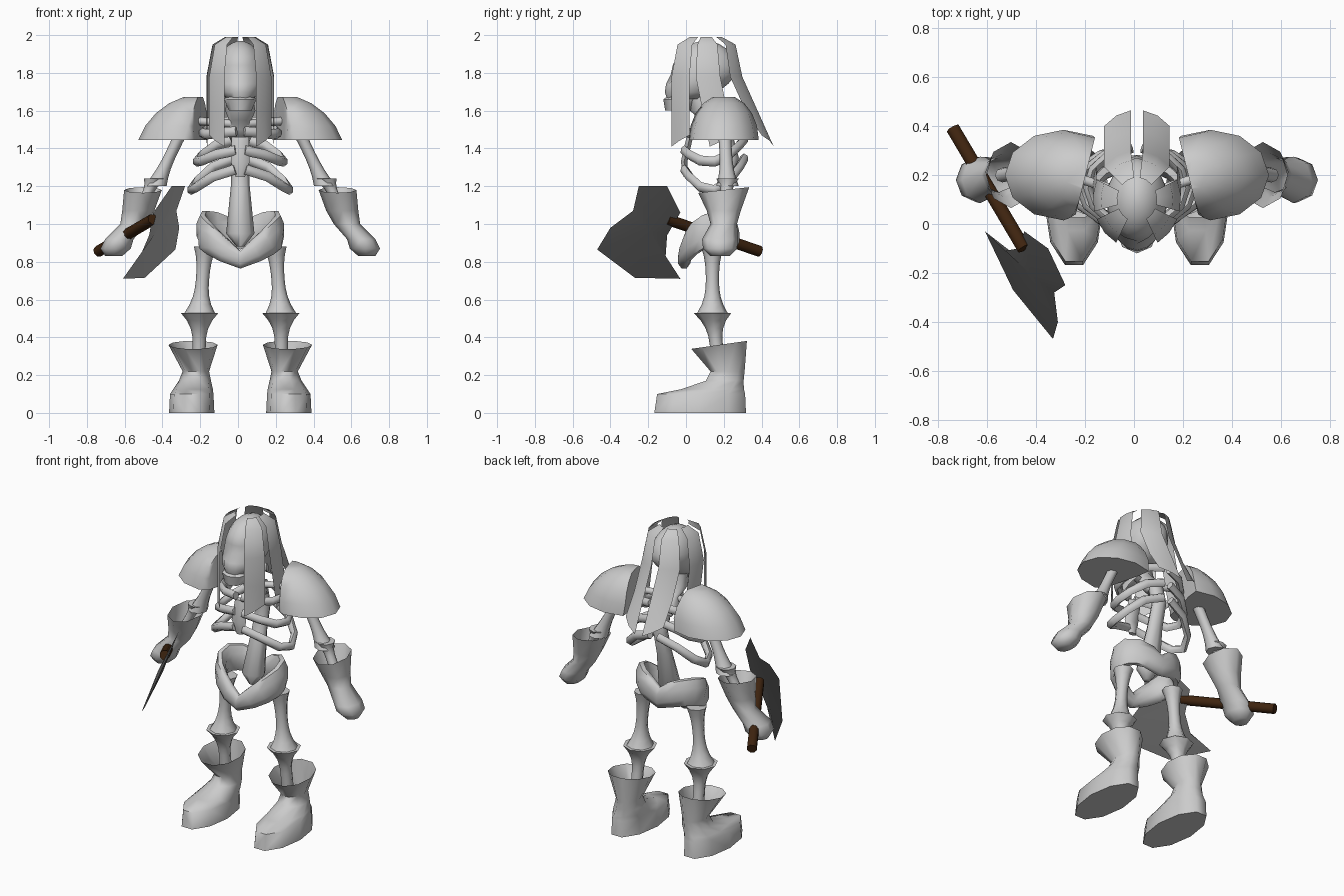
import bpy, bmesh, math
from math import sin, cos, pi, radians
from mathutils import Vector

cube = bpy.data.objects.get("Cube")
if cube:
    bpy.data.objects.remove(cube, do_unlink=True)


def material(name, red, green, blue):
    color = (red, green, blue, 1)
    mat = bpy.data.materials.new(name)
    mat.use_nodes = True
    mat.diffuse_color = color
    mat.node_tree.nodes["Principled BSDF"].inputs["Base Color"].default_value = color
    return mat


BONE = material("pale_grey", .6, .6, .6)
STEEL = material("dark_steel", .12, .12, .12)
WOOD = material("brown_wood", .05, .018, .005)
BODY_MIDDLE = .012
made = []


def build(name, verts, faces, mat=BONE, pair=False):
    """Create one mesh object; a pair is mirrored to the other side of the body."""
    mesh = bpy.data.meshes.new(name)
    mesh.from_pydata(verts, [], faces)
    bm = bmesh.new()
    bm.from_mesh(mesh)
    bmesh.ops.recalc_face_normals(bm, faces=bm.faces)
    bm.to_mesh(mesh)
    bm.free()
    mesh.materials.append(mat)
    ob = bpy.data.objects.new(name, mesh)
    bpy.context.collection.objects.link(ob)
    if mat == BONE:
        ob.location.x = BODY_MIDDLE
    if pair:
        mirror = ob.modifiers.new("mirror", 'MIRROR')
        mirror.use_mirror_merge = False
    made.append(ob)
    return ob


def skin(rows, sides, closed=False, open_top=False):
    """Quad faces joining consecutive rings of points."""
    faces = []
    for row in range(rows if closed else rows - 1):
        a, b = row * sides, (row + 1) % rows * sides
        for j in range(sides):
            k = (j + 1) % sides
            faces.append((a + j, a + k, b + k, b + j))
    if not closed:
        faces.append(tuple(range(sides)))
        if not open_top:
            faces.append(tuple(range((rows - 1) * sides, rows * sides)))
    return faces


def loft(name, rings, sides=8, pair=False, open_top=False, slope=0):
    """Stack level rings (x, y, z, radius x, radius y); slope raises the back of the last."""
    verts = []
    for ring in rings:
        x, y, z, wide, deep = ring
        rise = slope if ring is rings[-1] else 0
        for j in range(sides):
            turn = 2 * pi * j / sides
            verts.append((x + wide * cos(turn), y + deep * sin(turn), z + rise * sin(turn)))
    return build(name, verts, skin(len(rings), sides, open_top=open_top), pair=pair)


def bone(name, start, end, low, thin, high):
    """Pair of limb bones: a thin shaft swelling smoothly to a knob at each end."""
    start, end, steps = Vector(start), Vector(end), 8
    rings = []
    for i in range(steps + 1):
        t = i / steps
        knob = low if t < .5 else high
        r = thin + (knob - thin) * abs(2 * t - 1) ** 2.5
        rings.append((*start.lerp(end, t), r, r))
    loft(name, rings, pair=True)


def tube(name, path, radii, sides=6, closed=False, mat=BONE, pair=False):
    """Sweep an ellipse (across, upward) along a path."""
    verts, count = [], len(path)
    for i, point in enumerate(path):
        before = path[i - 1] if closed or i else point
        after = path[(i + 1) % count] if closed or i < count - 1 else point
        along = (after - before).normalized()
        across = along.cross(Vector((0, 0, 1))).normalized()
        upward = across.cross(along)
        for j in range(sides):
            turn = 2 * pi * (j + .5) / sides
            verts.append(point + across * radii[i][0] * cos(turn)
                         + upward * radii[i][1] * sin(turn))
    build(name, verts, skin(count, sides, closed), mat, pair)


def hair(name, first, last, lean):
    """Pair of hanging sheets between two bearings around the head."""
    columns, verts, faces = 3, [], []
    profile = ((.45, 1.99), (.82, 1.95), (1, 1.78), (1, 1.6), (1, 1.41))
    for row, (reach, z) in enumerate(profile):
        for column in range(columns):
            t = column / (columns - 1)
            turn = radians(first + (last - first) * t)
            # The hem is cut at a slant
            height = z + (.06 * t if z < 1.5 else 0)
            hang = lean * max(0, 1.78 - z)
            verts.append((.18 * reach * cos(turn), .1 + .2 * reach * sin(turn) + hang, height))
            if row and column:
                here = row * columns + column
                faces.append((here, here - 1, here - 1 - columns, here - columns))
    build(name, verts, faces, pair=True)


# Skull: egg leaning forward to the face, with sunken eye sockets
rings = []
for i in range(9):
    turn = radians(-54 + 17 * i)
    s, c = sin(turn), cos(turn)
    rings.append((0, .1 + .12 * min(s, 0), 1.8 + .17 * s, .125 * c, .175 * c))
skull = loft("skull", rings, sides=16)
for v in skull.data.vertices:
    if abs(v.co.z - 1.79) < .03 and v.co.y < 0 and .02 < abs(v.co.x) < .07:
        v.co.y += .03
loft("jaw", [(0, -.04, 1.6, .06, .07), (0, -.03, 1.66, .085, .09), (0, 0, 1.68, .07, .09)])

# Neck, spine and breastbone
loft("neck", [(0, .2, 1.44, .05, .05), (0, .16, 1.5, .08, .06),
              (0, .13, 1.55, .06, .05), (0, .08, 1.6, .08, .06), (0, .07, 1.7, .06, .06)])
loft("spine", [(0, .13, .88, .02, .02), (0, .14, .95, .075, .06),
               (0, .2, 1.2, .05, .04), (0, .24, 1.35, .045, .04), (0, .2, 1.5, .05, .04)])
loft("breastbone", [(0, 0, 1.25, .025, .015), (0, -.01, 1.33, .05, .02),
                    (0, .02, 1.46, .045, .02)], sides=6)

# Ribs: arcs from breastbone to spine, drooping more lower down
for i, level in enumerate(("low", "middle", "high")):
    path = []
    for step in range(-3, 4):
        turn = radians(28 * step)
        s, c = sin(turn), cos(turn)
        path.append(Vector(((.26 - .03 * i) * c, .15 + .16 * s,
                            1.18 + .15 * i + (.14 - .05 * i) * s * s + .03 * s)))
    tube(level + "_ribs", path, [(.022, .027)] * len(path), pair=True)
tube("collarbones", [Vector((.03, .12, 1.53)), Vector((.28, .2, 1.55))],
     [(.022, .022)] * 2, pair=True)

# Pelvis: closed hoop, low and thin in front, with two tall lobes behind
path, radii, steps = [], [], 16
for i in range(steps):
    turn = 2 * pi * i / steps
    s, c = sin(turn), abs(cos(turn))
    path.append(Vector((.2 * cos(turn), .12 + .13 * s, .87 + .06 * s + .1 * c)))
    radii.append((.035, .06 + .01 * s + .03 * c))
tube("pelvis", path, radii, sides=8, closed=True)

# Hair
hair("front_hair", -62, -24, 0)
hair("side_hair", -14, 24, .2)
hair("back_hair", 82, 42, .45)

# Shoulder guards: domes cut off by a slanted inner wall
rings = []
for i in range(5):
    turn = radians(18 * i)
    s, c = sin(turn), cos(turn)
    rings.append((.3 - .08 * s, .2, 1.445 + .24 * s, .24 * c, .185 * c))
guards = loft("shoulder_guards", rings, sides=12, pair=True)
for v in guards.data.vertices:
    v.co.x = max(v.co.x, .21 - .25 * (v.co.y - .2))

# Limb bones
bone("upper_arms", (.45, .22, 1.2), (.27, .2, 1.57), low=.06, thin=.033, high=.05)
bone("forearms", (.55, .2, 1.05), (.45, .22, 1.24), low=.03, thin=.03, high=.06)
bone("thighs", (.215, .14, .53), (.185, .14, .88), low=.08, thin=.035, high=.06)
bone("shins", (.22, .18, .2), (.215, .14, .53), low=.035, thin=.035, high=.1)

# Gauntlets: closed fists with flared open cuffs
loft("gauntlets", [
    (.67, .18, .83, .045, .05), (.66, .18, .87, .08, .09), (.64, .18, .92, .075, .095),
    (.565, .2, 1, .07, .07), (.54, .2, 1.07, .085, .09), (.515, .2, 1.18, .1, .135)],
    pair=True, open_top=True, slope=.015)

# Boots: long feet rising to flared open tops
loft("boots", [
    (.257, .075, 0, .12, .255), (.257, .08, .1, .115, .245), (.25, .14, .125, .105, .175),
    (.24, .205, .17, .085, .105), (.235, .22, .22, .07, .095), (.25, .175, .36, .13, .155)],
    sides=10, pair=True, open_top=True, slope=.022)

# Axe handle
tube("axe_handle", [Vector((-.74, .39, .855)), Vector((-.45, -.1, 1.025))],
     [(.03, .03)] * 2, sides=8, mat=WOOD)


# Axe blade: outline on a slanted plane, fanned from a thicker middle to a sharp rim
def on_blade(y, z):
    return Vector((.46 * z - .47 * y - .95, y, z))


outline = ((-.25, 1.2), (-.1, 1.2), (-.03, 1.06), (-.1, .94), (-.11, .8), (-.03, .71),
           (-.27, .715), (-.47, .865), (-.4, .98), (-.28, 1.07))
rim = [on_blade(y, z) for y, z in outline]
hub = on_blade(-.2, .97)
bulge = Vector((1, .47, -.46)).normalized() * .014
count = len(rim)
fan = []
for i in range(count):
    following = (i + 1) % count
    fan += [(i, following, count), (following, i, count + 1)]
build("axe_blade", rim + [hub + bulge, hub - bulge], fan, STEEL)

# Smooth shading with sharp edges kept
bpy.ops.object.select_all(action='DESELECT')
for ob in made:
    ob.select_set(True)
bpy.context.view_layer.objects.active = made[0]
bpy.ops.object.shade_smooth_by_angle(angle=radians(65))
